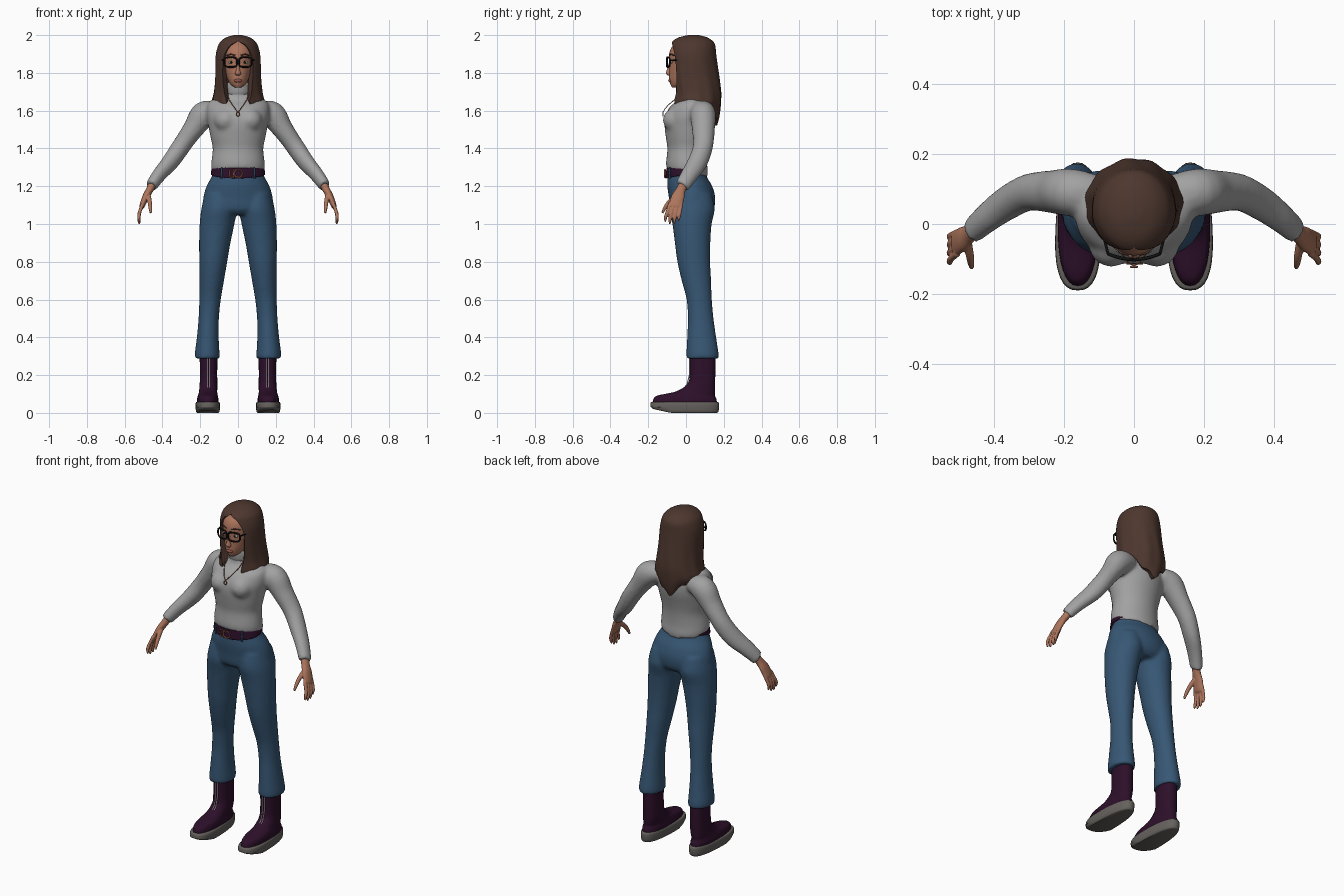
import bpy, bmesh, math
from mathutils import Vector

def mat(name, r, g, b):
    m = bpy.data.materials.new(name)
    m.diffuse_color = (r, g, b, 1)
    return m

SKIN = mat("skin", .42, .18, .11)
HAIR = mat("brown hair", .075, .038, .028)
KNIT = mat("grey knit", .36, .36, .36)
DENIM = mat("blue denim", .038, .095, .175)
PLUM = mat("plum leather", .026, .005, .023)
SOLE = mat("grey rubber", .13, .12, .11)
BLACK = mat("black frame", .006, .006, .006)
COPPER = mat("copper", .45, .17, .09)
WHITE = mat("white", .65, .65, .65)
LIP = mat("lip", .30, .10, .075)

def spline(rows, n):
    """Catmull-Rom interpolation of rows of numbers."""
    out = []
    for i in range(len(rows) - 1):
        a, b, c, d = (rows[min(max(i + k, 0), len(rows) - 1)] for k in (-1, 0, 1, 2))
        for k in range(n):
            t = k / n
            out.append([.5 * (2*q + (r - p)*t + (2*p - 5*q + 4*r - s)*t*t + (3*q - p - 3*r + s)*t**3)
                        for p, q, r, s in zip(a, b, c, d)])
    return out + [list(rows[-1])]

def oval(k, sides, e=2):
    c, s = math.cos(math.tau * k / sides), math.sin(math.tau * k / sides)
    return (math.copysign(abs(c) ** (2 / e), c), math.copysign(abs(s) ** (2 / e), s))

def stack(rows, n=4, sides=32, e=2):
    """Level rings from rows (z, cx, cy, rx, ry)."""
    rings = []
    for z, cx, cy, rx, ry in spline(rows, n):
        o = [oval(k, sides, e) for k in range(sides)]
        rings.append([Vector((cx + rx * a, cy + ry * b, z)) for a, b in o])
    return rings

def tube(rows, n=4, sides=16):
    """Rings across a path of rows (x, y, z, radius along y, other radius)."""
    rows = spline(rows, n)
    rings = []
    for i, r in enumerate(rows):
        t = (Vector(rows[min(i + 1, len(rows) - 1)][:3]) - Vector(rows[max(i - 1, 0)][:3])).normalized()
        v = Vector((0, 1, 0))
        v = (v - t * v.dot(t)).normalized()
        u = v.cross(t)
        o = [oval(k, sides) for k in range(sides)]
        rings.append([Vector(r[:3]) + v * (a * r[3]) + u * (b * r[4]) for a, b in o])
    return rings

def ball(c, rx, ry, rz):
    angles = [math.pi * (k + .3) / 8.6 for k in range(9)]
    return stack([(c[2] - rz * math.cos(a), c[0], c[1], rx * math.sin(a), ry * math.sin(a))
                  for a in angles], 1, 16)

def mirrored(rings):
    return [[Vector((-v.x, v.y, v.z)) for v in ring] for ring in rings]

def both(shells):
    return shells + [mirrored(s) for s in shells]

def make(name, shells, material, bend=None, voxel=0, smooth=4, strip_caps=False):
    """Skin the ring shells into one object."""
    bm = bmesh.new()
    for rings in shells:
        vs = [[bm.verts.new(v) for v in ring] for ring in rings]
        m = len(vs[0])
        for a, b in zip(vs, vs[1:]):
            for k in range(m):
                bm.faces.new((a[k], a[(k + 1) % m], b[(k + 1) % m], b[k]))
        for end in (vs[0], vs[-1]):
            if strip_caps:
                for k in range(m // 2 - 1):
                    bm.faces.new((end[k], end[k + 1], end[m - 2 - k], end[m - 1 - k]))
            else:
                bm.faces.new(end)
    if bend:
        for v in bm.verts:
            bend(v.co)
    bmesh.ops.recalc_face_normals(bm, faces=bm.faces)
    me = bpy.data.meshes.new(name)
    bm.to_mesh(me)
    bm.free()
    me.shade_smooth()
    me.set_sharp_from_angle(angle=math.radians(55))
    me.materials.append(material)
    ob = bpy.data.objects.new(name, me)
    bpy.context.collection.objects.link(ob)
    if voxel:
        r = ob.modifiers.new("blend", 'REMESH')
        r.mode, r.voxel_size, r.use_smooth_shade = 'VOXEL', voxel, True
        s = ob.modifiers.new("soften", 'SMOOTH')
        s.factor, s.iterations = .5, smooth
    return ob

def wire(name, pts, r, material, cyclic=False):
    cu = bpy.data.curves.new(name, 'CURVE')
    cu.dimensions, cu.bevel_depth, cu.bevel_resolution = '3D', r, 2
    cu.use_fill_caps = True
    sp = cu.splines.new('POLY')
    sp.points.add(len(pts) - 1)
    for p, c in zip(sp.points, pts):
        p.co = (*c, 1)
    sp.use_cyclic_u = cyclic
    cu.materials.append(material)
    bpy.context.collection.objects.link(bpy.data.objects.new(name, cu))

# Sweater: torso, bust and arms blended together, hem lower at the back
torso = stack([(1.27, 0, .005, .139, .109), (1.30, 0, .005, .143, .111), (1.34, 0, .005, .140, .107),
               (1.40, 0, .008, .134, .107), (1.46, 0, .01, .146, .117), (1.52, 0, .014, .157, .128),
               (1.57, 0, .018, .166, .128), (1.62, 0, .027, .165, .113), (1.65, 0, .035, .15, .085),
               (1.675, 0, .035, .10, .07), (1.69, 0, .025, .07, .06), (1.735, 0, .015, .058, .054)])
arm = tube([(.11, .08, 1.60, .06, .05), (.18, .09, 1.58, .068, .07), (.235, .092, 1.505, .061, .056),
            (.30, .09, 1.415, .053, .048), (.36, .06, 1.335, .049, .044), (.415, .02, 1.265, .043, .038),
            (.46, -.02, 1.195, .037, .032)], 4, 20)
bust = ball((.065, -.055, 1.55), .065, .068, .065)
def hem(v):
    w = min(max((1.42 - v.z) / .1, 0), 1)
    v.z -= w * (.2 * (v.y + .1) - .022)
make("sweater", [torso] + both([arm, bust]), KNIT, hem, .01, 5)
make("turtleneck_collar", [stack([(1.685, 0, .02, .062, .058), (1.70, 0, .017, .066, .060),
     (1.735, 0, .012, .063, .058), (1.748, 0, .01, .057, .053), (1.74, 0, .01, .05, .045)], 3)], KNIT)

# Trousers: hips and legs blended together
hips = stack([(1.285, 0, .004, .128, .098), (1.25, 0, .006, .140, .104), (1.20, 0, .02, .167, .119),
              (1.14, 0, .032, .184, .123), (1.08, 0, .032, .185, .116), (1.05, 0, .032, .15, .09)])
leg = stack([(1.16, .095, .03, .08, .105), (1.08, .10, .033, .094, .119), (1.00, .111, .032, .092, .104),
             (.90, .123, .035, .083, .094), (.80, .131, .041, .074, .087), (.70, .139, .055, .065, .078),
             (.60, .148, .070, .057, .067), (.50, .155, .078, .054, .068), (.40, .16, .083, .058, .077),
             (.32, .163, .087, .065, .085), (.288, .163, .087, .065, .085)])
make("trousers", [hips] + both([leg]), DENIM, None, .01, 4)

# Belt rising out of sight at the back, with buckle and loops
def belt_tilt(v):
    v.z += .2 * (v.y + .1)
make("belt", [stack([(1.243, 0, .001, .143, .108), (1.25, 0, .001, .144, .109),
     (1.29, 0, .001, .137, .105), (1.296, 0, .001, .136, .104)], 2, 40)], PLUM, belt_tilt)
wire("buckle_ring", [(.002 + .021 * a, -.112, 1.268 + .021 * b)
     for a, b in (oval(k, 20) for k in range(20))], .0035, COPPER, True)
wire("buckle_frame", [(-.033 + .011 * a, -.110, 1.268 + .021 * b)
     for a, b in (oval(k, 20, 6) for k in range(20))], .003, COPPER, True)
for s in (1, -1):
    wire("belt_loop", [(s * .087, -.086, 1.24), (s * .087, -.088, 1.27), (s * .086, -.084, 1.30)], .005, DENIM)

# Boots: soles, uppers and front fastenings
def sole_shape(v):
    side = math.copysign(.16, v.x)
    v.x = side + (v.x - side) * (1 - .8 * v.y)
    if v.z < .025:
        v.z += max(0, -v.y - .08) * .22
sole = stack([(0, .16, -.005, .054, .168), (.006, .16, -.006, .06, .177), (.03, .16, -.007, .063, .182),
              (.052, .16, -.007, .062, .181), (.058, .16, -.007, .057, .175)], 2, 36, 2.5)
make("boot_soles", both([sole]), SOLE, sole_shape)
boot = stack([(.045, .16, -.007, .056, .170), (.07, .16, -.006, .057, .168), (.09, .16, -.002, .053, .155),
              (.102, .159, .025, .050, .128), (.115, .158, .052, .048, .102), (.15, .156, .08, .047, .074),
              (.20, .156, .087, .046, .068), (.32, .156, .087, .047, .068)], 3, 32, 2.3)
make("boot_uppers", both([boot]), PLUM)
for s in (1, -1):
    for dx in (-.006, .006):
        wire("boot_fastening", [(s * .156 + dx, y, z) for y, z in
             ((.018, .30), (.018, .20), (.005, .15), (-.012, .13))], .0028, WHITE)

# Hands: palm, four fingers and thumb
hand = [tube([(.45, -.01, 1.215, .026, .022), (.468, -.028, 1.18, .026, .02), (.488, -.042, 1.145, .035, .018),
              (.506, -.055, 1.10, .036, .015), (.511, -.058, 1.088, .03, .011)])]
for i in range(4):
    drop = (.012, 0, .003, .018)[i]
    hand.append(tube([(.503, -.084 + .02 * i, 1.11, .010, .010), (.520, -.098 + .022 * i, 1.065, .0095, .0095),
                      (.525, -.108 + .024 * i, 1.025 + drop, .009, .009),
                      (.521, -.110 + .024 * i, 1.0 + drop, .005, .005)], 3, 10))
hand.append(tube([(.476, -.045, 1.155, .014, .014), (.468, -.085, 1.12, .013, .012),
                  (.464, -.112, 1.085, .010, .010), (.462, -.125, 1.058, .006, .006)], 3, 10))
make("hands", both(hand), SKIN, None, .004, 2)

# Head, nose and neck
head = stack([(1.723, 0, -.058, .016, .016), (1.738, 0, -.032, .038, .050), (1.765, 0, -.01, .055, .079),
              (1.80, 0, 0, .067, .089), (1.85, 0, .005, .077, .093), (1.90, 0, .01, .081, .099),
              (1.94, 0, .02, .074, .093), (1.972, 0, .025, .045, .06)])
nose = stack([(1.85, 0, -.083, .007, .008), (1.815, 0, -.089, .010, .013), (1.797, 0, -.089, .016, .018),
              (1.786, 0, -.085, .011, .010)], 3, 12)
neck = stack([(1.70, 0, .012, .048, .045), (1.80, 0, .02, .048, .05)], 2, 20)
make("head", [head, nose, neck], SKIN)
make("lips", [stack([(1.769, 0, -.083, .006, .006), (1.762, 0, -.083, .021, .011),
     (1.754, 0, -.081, .020, .011), (1.747, 0, -.078, .008, .006)], 3, 16)], LIP)
make("eyes", both([ball((.037, -.0765, 1.856), .014, .006, .007)]), WHITE)
make("pupils", both([ball((.036, -.0805, 1.856), .006, .004, .0065)]), BLACK)

# Glasses and eyebrows
for s in (1, -1):
    rim = [(.039 + .034 * a, 1.857 + .026 * b) for a, b in (oval(k, 28, 3.2) for k in range(28))]
    wire("glasses_rim", [(s * x, -.101 + 3 * x * x, z) for x, z in rim], .0048, BLACK, True)
    wire("glasses_temple", [(s * .074, -.084, 1.868), (s * .088, -.03, 1.868), (s * .088, .02, 1.862)], .004, BLACK)
    wire("eyebrow", [(s * .015, -.088, 1.893), (s * .038, -.081, 1.899), (s * .06, -.061, 1.892)], .0035, HAIR)
wire("glasses_bridge", [(-.008, -.101, 1.862), (0, -.103, 1.866), (.008, -.101, 1.862)], .0045, BLACK)

# Hair: horseshoe sections, open at the face, longest at the middle of the back
# rows: z, centre y, x radius, y radius, half width of opening, inner scale
hair_rows = [(2.0, .04, .022, .028, 0, 0), (1.988, .037, .062, .075, 0, .2), (1.968, .036, .090, .106, .004, .5),
             (1.945, .037, .105, .118, .042, .7), (1.90, .037, .117, .123, .070, .72),
             (1.85, .04, .120, .126, .079, .72), (1.78, .046, .121, .130, .080, .72),
             (1.70, .056, .128, .130, .072, .72), (1.65, .056, .139, .129, .062, .72),
             (1.62, .054, .139, .124, .066, .72), (1.60, .052, .130, .114, .078, .8)]
rings, M = [], 48
for z, cy, rx, ry, gap, inner in spline(hair_rows, 4):
    start = math.asin(min(max(gap, 0) / rx, 1))
    outer, inside = [], []
    for k in range(M):
        a = start + (math.tau - 2 * start) * k / (M - 1)
        wave = 1 + .018 * math.sin(11 * a + z * 9) * min(max((1.9 - z) * 5, 0), 1)
        x, y = rx * wave * math.sin(a), -ry * wave * math.cos(a)
        zz = z
        if z < 1.66:
            back = min(max(y / .05, 0), 1)
            tip = 1.60 - back * (.08 - .09 * min(1, abs(x) / .1)) + .01 * math.sin(9 * a)
            zz = 1.66 - (1.66 - z) * (1.66 - tip) / .06
        outer.append(Vector((x, cy + y, zz)))
        inside.append(Vector((x * inner, cy + y * inner, zz)))
    rings.append(outer + inside[::-1])
make("hair", [rings], HAIR, strip_caps=True)

# Necklace
chain = [(.058, -.035, 1.69), (.045, -.064, 1.655), (.028, -.094, 1.63), (.012, -.113, 1.607), (0, -.119, 1.595)]
wire("necklace_chain", chain + [(-x, y, z) for x, y, z in chain[-2::-1]], .0022, COPPER)
wire("necklace_pendant", [(.009 * a, -.122, 1.583 + .011 * b)
     for a, b in (oval(k, 14) for k in range(14))], .003, COPPER, True)
